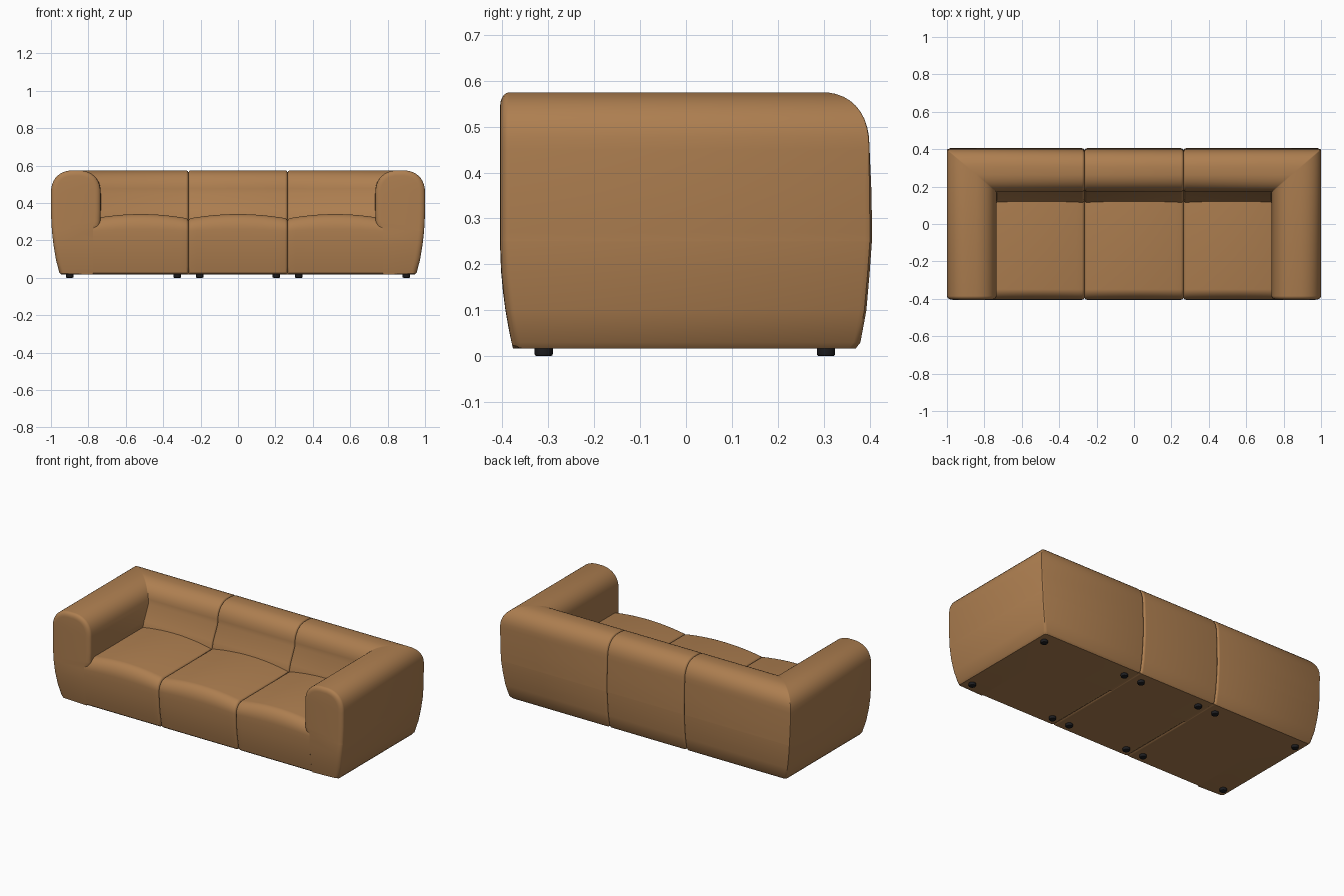
import bpy, bmesh, math
from mathutils import Vector

cube = bpy.data.objects.get("Cube")
if cube:
    bpy.data.objects.remove(cube, do_unlink=True)

FLOOR, HALF_Y, SEAM = 0.017, 0.405, 0.265


def material(name, colour, rough):
    m = bpy.data.materials.new(name)
    m.use_nodes = True
    m.diffuse_color = (*colour, 1)
    bsdf = m.node_tree.nodes["Principled BSDF"]
    bsdf.inputs["Base Color"].default_value = (*colour, 1)
    bsdf.inputs["Roughness"].default_value = rough
    return m


leather = material("tan leather", (0.42, 0.21, 0.08), 0.7)
rubber = material("black rubber", (0.012, 0.012, 0.014), 0.6)


def finish(name, bm, mat):
    bmesh.ops.recalc_face_normals(bm, faces=bm.faces)
    mesh = bpy.data.meshes.new(name)
    bm.to_mesh(mesh)
    bm.free()
    mesh.materials.append(mat)
    ob = bpy.data.objects.new(name, mesh)
    bpy.context.collection.objects.link(ob)
    bpy.ops.object.select_all(action='DESELECT')
    bpy.context.view_layer.objects.active = ob
    ob.select_set(True)
    bpy.ops.object.shade_smooth_by_angle(angle=math.radians(35))
    return ob


def loop_from(rows):
    """Rows of (height, first side, second side) become a closed outline."""
    return [Vector((a, z)) for z, a, b in rows] + [Vector((b, z)) for z, a, b in reversed(rows)]


def inset(loop, amount, keep_low=True):
    """Shrink an outline; the hidden lower second side may stay put."""
    out, n = [], len(loop)
    for i, p in enumerate(loop):
        t = (p - loop[i - 1]).normalized() + (loop[(i + 1) % n] - p).normalized()
        t.normalize()
        fixed = keep_low and i >= n // 2 and p.y <= 0.25
        q = p + Vector((t.y, -t.x)) * (0 if fixed else amount)
        if p.y < 0.02:
            q.y = min(q.y, FLOOR + 0.006)
        out.append(q)
    return out


def fillet(radius, depth, steps=5):
    """Pairs of (inset, distance from the end) for a rounded end."""
    angles = [math.pi / 2 * k / steps for k in range(steps + 1)]
    return [(radius * (1 - math.sin(a)), depth * (1 - math.cos(a))) for a in angles]


def loft(name, sections, side=1):
    bm = bmesh.new()
    rings = [[bm.verts.new((p[0] * side, p[1], p[2])) for p in s] for s in sections]
    n = len(rings[0])
    for a, b in zip(rings, rings[1:]):
        for i in range(n):
            j = (i + 1) % n
            bm.faces.new((a[i], a[j], b[j], b[i]))
    for r in (rings[0], rings[-1]):
        for i in range(n // 2 - 1):
            bm.faces.new((r[i], r[i + 1], r[n - 2 - i], r[n - 1 - i]))
    return finish(name, bm, leather)


def lean(z):
    return 0.028 * (max(0.25 - z, 0) / 0.233) ** 2


def round_top(outer, inner, z0=0.45, height=0.126, power=2.4, steps=9):
    mid, half = (outer + inner) / 2, (inner - outer) / 2
    rows = []
    for k in range(steps + 1):
        a = math.radians(82) * k / steps
        c, s = math.cos(a) ** (2 / power), math.sin(a) ** (2 / power)
        rows.append((z0 + height * s, mid - half * c, mid + half * c))
    return rows


# Arm and back outlines, measured inwards from the outside of the sofa
levels = [FLOOR, 0.03, 0.1, 0.18, 0.25, 0.251, 0.27, 0.3, 0.36]
arm_out = [0.055, 0.044, 0.026, 0.013, 0.005, 0.005, 0.004, 0.002, 0]
arm_in = [0.225] * 5 + [0.235, 0.258, 0.264, 0.265]
back_out = [0.035, 0.025, 0.012, 0.005, 0, 0, 0, 0, 0.001]
back_in = [0.285] * 5 + [0.29, 0.295, 0.295, 0.278]
arm = loop_from(list(zip(levels, arm_out, arm_in)) + round_top(0, 0.265))
back = loop_from(list(zip(levels, back_out, back_in)) + round_top(0.005, 0.235))


def back_at(x, amount):
    return [(x, HALF_Y - p.x, p.y) for p in inset(back, amount)]


# Corner pieces: arm, mitred corner and outer part of the back
path = []
for r, d in fillet(0.03, 0.02):
    path.append([(1 - p.x, -HALF_Y + lean(p.y) + d, p.y) for p in inset(arm, r)])
for fx, fy in ((0, 1), (0.3, 0.3), (1, 0)):
    ring = []
    for i, (p, q) in enumerate(zip(arm, back)):
        soft = 0.015 if i < len(levels) else 0.004
        ring.append((1 - p.x - fx * soft, HALF_Y - q.x - fy * soft, p.y))
    path.append(ring)
for r, d in reversed(fillet(0.014, 0.014)):
    path.append(back_at(SEAM + d, r))
for label, side in (("left", 1), ("right", -1)):
    loft(label + "_arm_and_back", path, side)

# Middle back
ends = fillet(0.014, 0.014)
loft("middle_back", [back_at(-SEAM + d, r) for r, d in ends]
     + [back_at(SEAM - d, r) for r, d in reversed(ends)])

# Seats: leaning front, rolled front edge and domed top
SEAT_BACK = 0.14
seat_rows = [(FLOOR, -HALF_Y + lean(FLOOR) + 0.008, SEAT_BACK)]
seat_rows += [(z, -HALF_Y + lean(z), SEAT_BACK) for z in (0.025, 0.06, 0.1, 0.14, 0.18, 0.22)]
for k in range(9):
    a = math.radians(86) * k / 8
    seat_rows.append((0.25 + 0.067 * math.sin(a), -HALF_Y + 0.06 * (1 - math.cos(a)), SEAT_BACK))
seat = loop_from(seat_rows)


def seat_at(x, x0, x1, amount):
    u = 2 * (x - x0) / (x1 - x0) - 1
    dome = 0.024 * (1 - u * u)
    return [(x, p.x, p.y + dome * max(p.y - 0.2, 0) / 0.117) for p in inset(seat, amount, False)]


def make_seat(name, x0, x1, round_far, side=1):
    stations = [(x0 + d, r) for r, d in ends]
    stations += [(x0 + (x1 - x0) * k / 12, 0) for k in range(1, 12)]
    stations += [(x1 - d, r) for r, d in reversed(ends)] if round_far else [(x1, 0)]
    loft(name, [seat_at(x, x0, x1, r) for x, r in stations], side)


make_seat("middle_seat", -SEAM, SEAM, True)
make_seat("left_seat", SEAM, 0.775, False)
make_seat("right_seat", SEAM, 0.775, False, -1)

# Feet: four small rounded pads under each module
for label, side in (("left", 1), ("right", -1)):
    for spot, x in (("outer", 0.9), ("inner", 0.325), ("middle", 0.205)):
        for end, y in (("front", -0.31), ("back", 0.305)):
            bm = bmesh.new()
            bmesh.ops.create_cone(bm, cap_ends=True, segments=20, radius1=0.02,
                                  radius2=0.02, depth=0.02)
            rim = [e for e in bm.edges if all(v.co.z < 0 for v in e.verts)]
            bmesh.ops.bevel(bm, geom=rim, offset=0.005, segments=2, affect='EDGES', profile=0.5)
            bmesh.ops.translate(bm, verts=bm.verts, vec=(side * x, y, 0.01))
            finish(f"{label}_{spot}_{end}_foot", bm, rubber)
